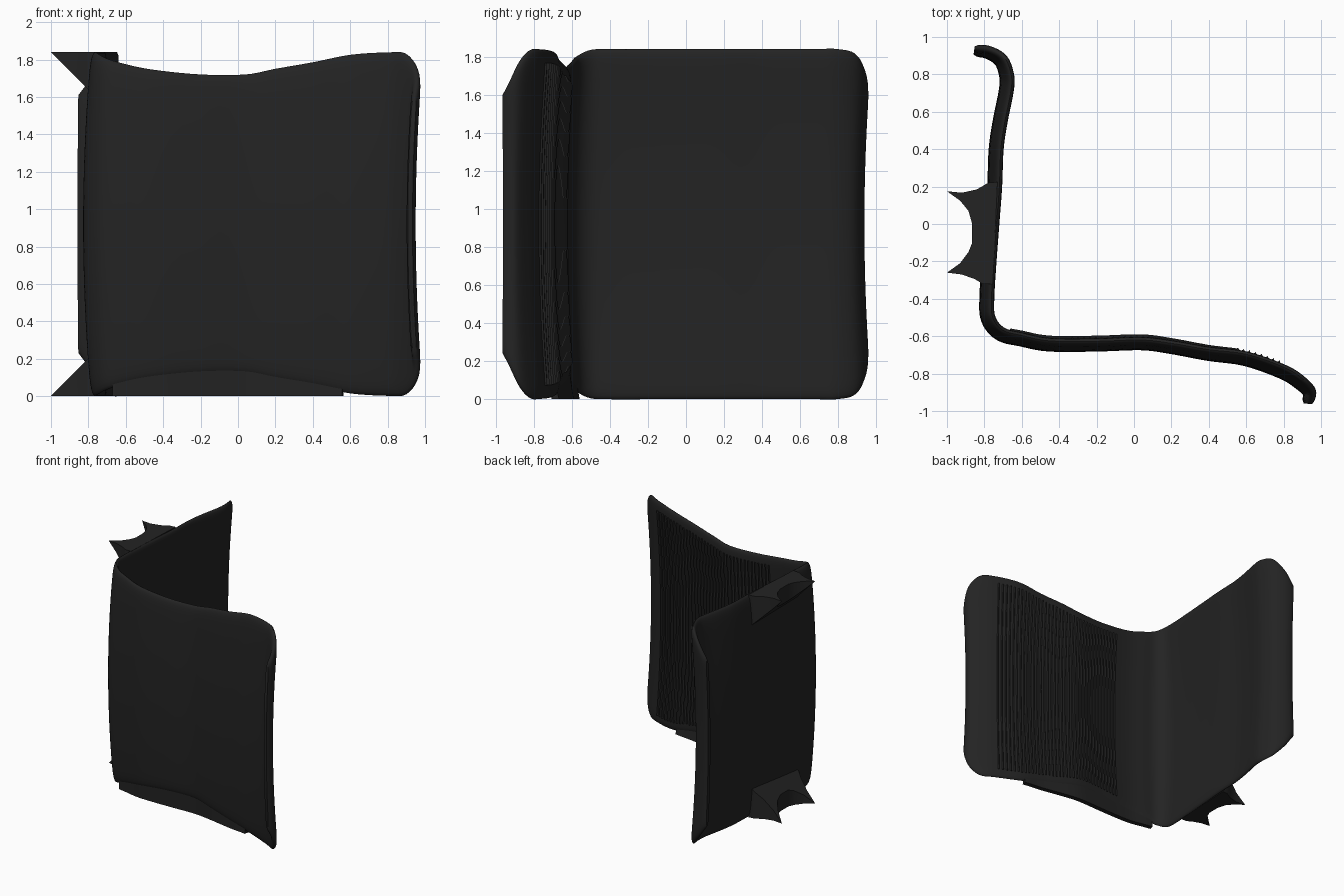
import bpy, bmesh, math
from mathutils import Vector

if "Cube" in bpy.data.objects:
    bpy.data.objects.remove(bpy.data.objects["Cube"])

MID = 0.92       # half of the total height
HALF = 0.023     # half of the shell thickness

black = bpy.data.materials.new("matte black")
black.use_nodes = True
colour = (0.017, 0.017, 0.017, 1)
black.diffuse_color = colour
black.node_tree.nodes["Principled BSDF"].inputs["Base Color"].default_value = colour
black.node_tree.nodes["Principled BSDF"].inputs["Roughness"].default_value = 0.8

# Shell centre line seen from above, with half height: x, y, h
PATH = [
    (-0.85, 0.96, 0.69), (-0.77, 0.945, 0.80), (-0.69, 0.89, 0.895), (-0.655, 0.79, 0.92),
    (-0.66, 0.70, 0.92), (-0.69, 0.55, 0.92), (-0.712, 0.40, 0.92), (-0.72, 0.20, 0.92),
    (-0.735, 0.0, 0.92), (-0.75, -0.20, 0.92), (-0.762, -0.40, 0.92), (-0.755, -0.50, 0.915),
    (-0.70, -0.565, 0.885), (-0.60, -0.59, 0.855), (-0.45, -0.617, 0.825), (-0.20, -0.617, 0.80),
    (0.04, -0.61, 0.80), (0.20, -0.63, 0.83), (0.40, -0.667, 0.865), (0.60, -0.695, 0.905),
    (0.80, -0.765, 0.918), (0.90, -0.825, 0.91), (0.965, -0.89, 0.82), (0.962, -0.965, 0.68),
]


def smooth_path(points, steps=5):
    """Catmull-Rom samples through the points."""
    p = [Vector(q) for q in points]
    p = [2 * p[0] - p[1]] + p + [2 * p[-1] - p[-2]]
    out = []
    for i in range(1, len(p) - 2):
        a, b, c, d = p[i - 1:i + 3]
        for k in range(steps):
            t = k / steps
            out.append(0.5 * (2 * b + (c - a) * t + (2 * a - 5 * b + 4 * c - d) * t * t
                              + (3 * b - a - 3 * c + d) * t ** 3))
    return out + [p[-2]]


samples = smooth_path(PATH)


def frame(i):
    """Tangent and outward normal of the centre line at a sample."""
    a, b = samples[max(i - 1, 0)], samples[min(i + 1, len(samples) - 1)]
    t = Vector((b.x - a.x, b.y - a.y, 0)).normalized()
    return t, Vector((t.y, -t.x, 0))


def on_shell(i, z, out, along=0.0):
    """Point at height z from mid, pushed outward; the middle is cupped."""
    t, n = frame(i)
    cup = 0.042 * (1 - (z / MID) ** 2)
    p = Vector((samples[i].x, samples[i].y, MID + z))
    return p + n * (out + cup) + t * along


def loft(bm, rings):
    """Skin closed rings of points and cap both ends."""
    rows = [[bm.verts.new(p) for p in ring] for ring in rings]
    for a, b in zip(rows, rows[1:]):
        for k in range(len(a)):
            j = (k + 1) % len(a)
            bm.faces.new((a[k], a[j], b[j], b[k]))
    bm.faces.new(rows[0])
    bm.faces.new(rows[-1][::-1])


def finish(name, bm, angle=None):
    bmesh.ops.recalc_face_normals(bm, faces=bm.faces)
    mesh = bpy.data.meshes.new(name)
    bm.to_mesh(mesh)
    bm.free()
    mesh.materials.append(black)
    ob = bpy.data.objects.new(name, mesh)
    bpy.context.collection.objects.link(ob)
    if angle:
        bpy.ops.object.select_all(action="DESELECT")
        ob.select_set(True)
        bpy.context.view_layer.objects.active = ob
        bpy.ops.object.shade_smooth_by_angle(angle=math.radians(angle))
    return ob


# Bent, cupped shell with rounded rims
N = 32
levels = [math.sin(math.pi * (k / N - 0.5)) for k in range(N + 1)]
rings = []
last = len(samples) - 1
for i, s in enumerate(samples):
    end = min(i, last - i)
    taper = (0.55, 0.9)[end] if end < 2 else 1
    width = [HALF * taper * math.sqrt(max(0, 1 - abs(v) ** 24)) for v in levels]
    front = [on_shell(i, v * s.z, w) for v, w in zip(levels, width)]
    back = [on_shell(i, v * s.z, -w) for v, w in zip(levels, width)]
    rings.append(front + back[-2:0:-1])
bm = bmesh.new()
loft(bm, rings)
finish("curved_shell", bm, 50)

# Fine upright ribs on the inner side of the front panel
bm = bmesh.new()
COUNT = 36
panel = [i for i, s in enumerate(samples) if s.y < -0.55]
for r in range(COUNT):
    x = -0.33 + 1.1 * r / (COUNT - 1)
    i = min(panel, key=lambda k: abs(samples[k].x - x))
    t, n = frame(i)
    shift = (x - samples[i].x) / t.x
    h = samples[i].z - 0.07
    rows = []
    for k in range(17):
        z = h * (k / 8 - 1)
        rows.append([on_shell(i, z, -HALF + 0.004, shift - 0.008),
                     on_shell(i, z, -HALF - 0.009, shift),
                     on_shell(i, z, -HALF + 0.004, shift + 0.008)])
    loft(bm, rows)
finish("inner_ribs", bm)

# Fin that fills the arch under the front panel
bm = bmesh.new()
rows = []
for i in panel:
    if -0.68 < samples[i].x < 0.6:
        top = 0.03 - samples[i].z
        low = -MID
        rows.append([on_shell(i, low, 0.02), on_shell(i, top, 0.012),
                     on_shell(i, top, -0.012), on_shell(i, low, -0.02)])
loft(bm, rows)
finish("bottom_fin", bm, 30)

# Two-clawed wedge brackets on the side panel, mirrored top to bottom
CLAW = [(-0.73, 0.225), (-0.78, 0.22), (-0.84, 0.185), (-0.92, 0.167), (-1.0, 0.175),
        (-0.93, 0.125), (-0.885, 0.07), (-0.865, 0.0), (-0.865, -0.10), (-0.885, -0.15),
        (-0.93, -0.21), (-1.0, -0.26), (-0.92, -0.27), (-0.85, -0.295), (-0.81, -0.32),
        (-0.755, -0.32)]
for name, side in (("top_bracket", 1), ("bottom_bracket", -1)):
    bm = bmesh.new()
    flat = [Vector((x, y, MID + side * MID)) for x, y in CLAW]
    slant = [Vector((x, y, MID + side * (MID - 0.002 - (x + 1)))) for x, y in CLAW]
    loft(bm, [flat, slant])
    finish(name, bm, 30)
